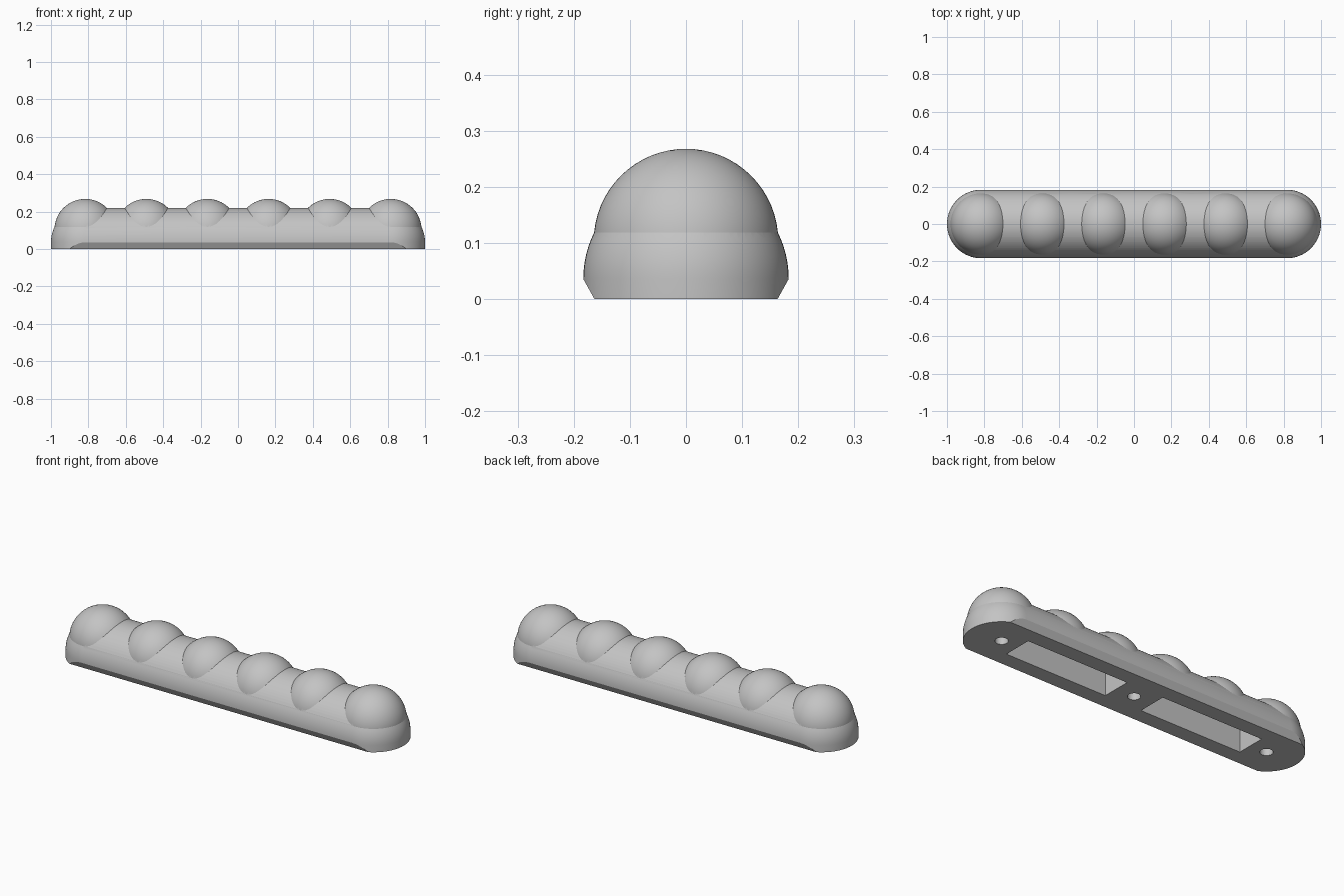
import bpy, bmesh
from math import sin, cos, pi
from mathutils import Matrix, Vector

cube = bpy.data.objects.get("Cube")
if cube:
    bpy.data.objects.remove(cube, do_unlink=True)

R = 0.183           # half width of the bar
L = 1 - R           # centre of each rounded end
AXIS_Z = 0.037      # height of the bar's axis
DOME_R, DOME_Z = 0.1645, 0.1035

grey = bpy.data.materials.new("plain grey")
grey.use_nodes = True
grey.diffuse_color = (0.55, 0.55, 0.55, 1)
grey.node_tree.nodes["Principled BSDF"].inputs["Base Color"].default_value = grey.diffuse_color


def to_object(name, bm):
    bmesh.ops.recalc_face_normals(bm, faces=bm.faces)
    mesh = bpy.data.meshes.new(name)
    bm.to_mesh(mesh)
    bm.free()
    mesh.materials.append(grey)
    obj = bpy.data.objects.new(name, mesh)
    bpy.context.collection.objects.link(obj)
    return obj


def slice_off(bm, point, normal):
    """Cut away everything on the normal's side and close the cut."""
    cut = bmesh.ops.bisect_plane(bm, geom=bm.verts[:] + bm.edges[:] + bm.faces[:], dist=1e-6,
                                 plane_co=point, plane_no=normal, clear_outer=True)
    edges = [e for e in cut["geom_cut"] if isinstance(e, bmesh.types.BMEdge)]
    bmesh.ops.contextual_create(bm, geom=edges)


def combine(target, tool, operation):
    """Apply a boolean and remove the tool."""
    tool.hide_render = True
    mod = target.modifiers.new(operation, "BOOLEAN")
    mod.operation, mod.solver, mod.object = operation, "EXACT", tool
    bpy.context.view_layer.objects.active = target
    bpy.ops.object.modifier_apply(modifier=mod.name)
    bpy.data.objects.remove(tool, do_unlink=True)


# Bar: stadium-shaped rings, straight skirt below, rounded above
def ring(bm, radius, z, steps=32):
    points = []
    for side in (1, -1):
        for i in range(steps + 1):
            a = pi * i / steps - pi / 2
            points.append((side * (L + radius * cos(a)), side * radius * sin(a), z))
    return [bm.verts.new(p) for p in points]


bm = bmesh.new()
levels = 20
rings = [ring(bm, R, 0)]
for k in range(levels + 1):
    a = pi / 2 * k / levels
    rings.append(ring(bm, R * cos(a), AXIS_Z + R * sin(a)))
for low, high in zip(rings, rings[1:]):
    for i in range(len(low)):
        j = (i + 1) % len(low)
        bm.faces.new((low[i], low[j], high[j], high[i]))
bm.faces.new(rings[0])
bmesh.ops.remove_doubles(bm, verts=bm.verts, dist=1e-5)
bmesh.ops.recalc_face_normals(bm, faces=bm.faces)
# Bevels along the two long lower edges
for s in (1, -1):
    slice_off(bm, Vector((0, s * 0.163, 0)), Vector((0, s * 0.036, -0.02)))
bar = to_object("knobbed_bar", bm)

# Six evenly spaced domes
for i in range(6):
    bm = bmesh.new()
    x = (i - 2.5) * 2 * L / 5
    bmesh.ops.create_uvsphere(bm, u_segments=64, v_segments=32, radius=DOME_R,
                              matrix=Matrix.Translation((x, 0, DOME_Z)))
    slice_off(bm, Vector((0, 0, DOME_Z + 0.001)), Vector((0, 0, -1)))
    combine(bar, to_object("dome", bm), "UNION")

# Two long pockets in the underside
for s in (1, -1):
    bm = bmesh.new()
    bmesh.ops.create_cube(bm, size=1, matrix=Matrix.Translation((s * 0.415, 0, 0))
                          @ Matrix.Diagonal((0.61, 0.16, 0.26, 1)))
    combine(bar, to_object("pocket_cutter", bm), "DIFFERENCE")

# Three round holes in the underside
for x in (-L, 0, L):
    bm = bmesh.new()
    bmesh.ops.create_cone(bm, cap_ends=True, segments=32, radius1=0.032, radius2=0.032,
                          depth=0.24, matrix=Matrix.Translation((x, 0, 0)))
    combine(bar, to_object("hole_cutter", bm), "DIFFERENCE")

# Smooth shading with crisp edges
bpy.ops.object.select_all(action="DESELECT")
bar.select_set(True)
bpy.context.view_layer.objects.active = bar
bpy.ops.object.shade_smooth_by_angle(angle=pi / 9)
